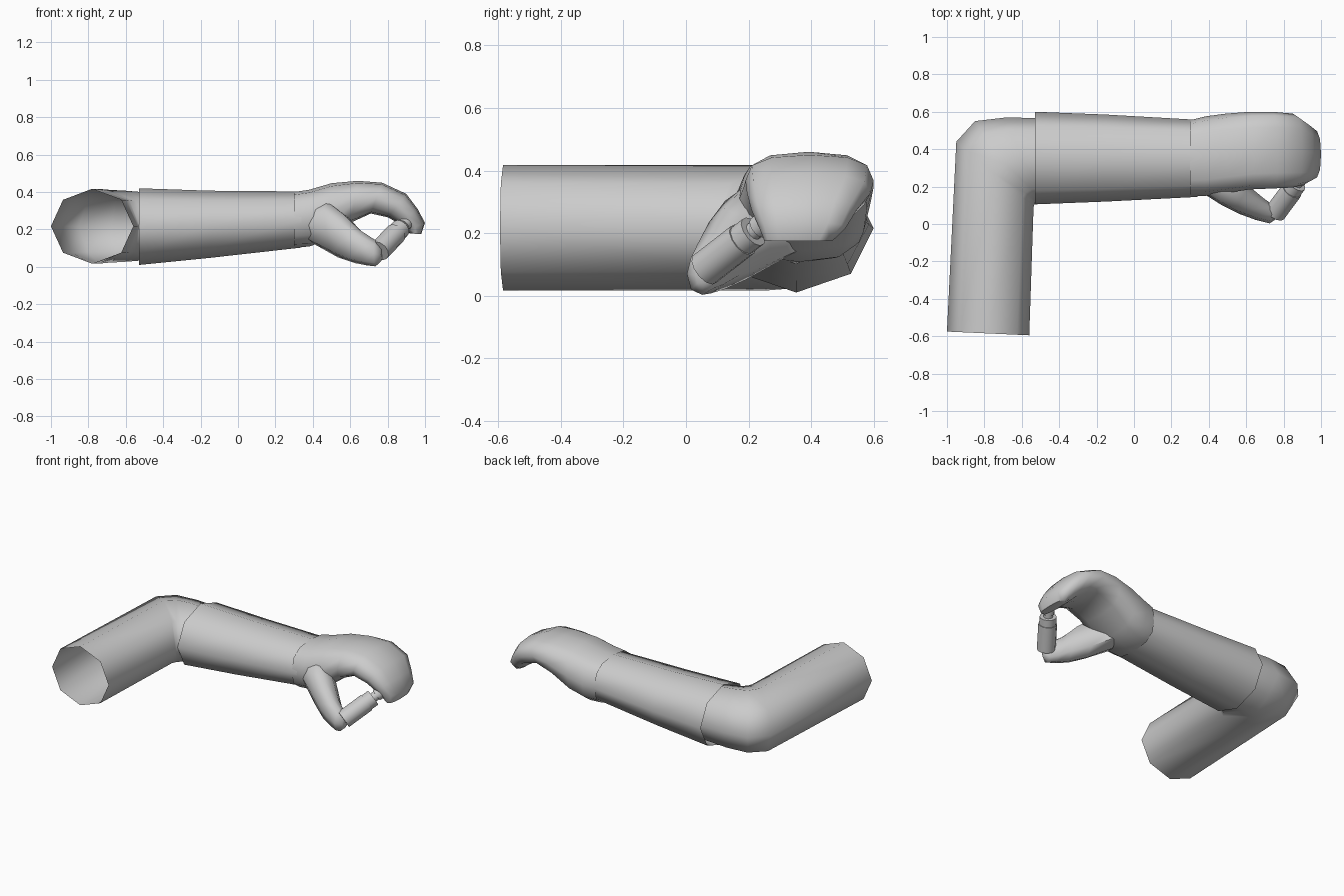
import bpy, bmesh, math
from mathutils import Vector

if "Cube" in bpy.data.objects:
    bpy.data.objects.remove(bpy.data.objects["Cube"])


def loft(name, rings, sides=8, square=1.0, cap_start=False, cap_end=False):
    """Skin rings given as (point, opposite point, half-width vector)."""
    bm = bmesh.new()
    loops = []
    for a, b, w in rings:
        a, b, w = Vector(a), Vector(b), Vector(w)
        mid, half = (a + b) / 2, (a - b) / 2
        loop = []
        for i in range(sides):
            t = 2 * math.pi * i / sides
            c, s = [math.copysign(abs(f(t)) ** square, f(t)) for f in (math.cos, math.sin)]
            loop.append(bm.verts.new(mid + half * c + w * s))
        loops.append(loop)
    for p, q in zip(loops, loops[1:]):
        for i in range(sides):
            j = (i + 1) % sides
            bm.faces.new((p[i], p[j], q[j], q[i]))
    if cap_start:
        bm.faces.new(loops[0][::-1])
    if cap_end:
        bm.faces.new(loops[-1])
    bmesh.ops.recalc_face_normals(bm, faces=bm.faces)
    mesh = bpy.data.meshes.new(name)
    bm.to_mesh(mesh)
    bm.free()
    obj = bpy.data.objects.new(name, mesh)
    bpy.context.collection.objects.link(obj)
    bpy.ops.object.select_all(action='DESELECT')
    obj.select_set(True)
    bpy.context.view_layer.objects.active = obj
    bpy.ops.object.shade_smooth_by_angle(angle=math.radians(60))
    return obj


# Upper arm: open tube mitred through the elbow, outer and inner edge in plan
arm = [((-1, -.575), (-.56, -.595), .20), ((-.95, .44), (-.537, .09), .20),
       ((-.85, .55), (-.534, .10), .195), ((-.68, .57), (-.525, .12), .19),
       ((-.48, .565), (-.48, .13), .18)]
loft("upper_arm", [((*o, .217), (*i, .217), (0, 0, r)) for o, i, r in arm])


def section(top, bottom, y0, y1):
    """Forearm or hand ring from its (x, z) top and bottom and its y range."""
    y = (y0 + y1) / 2
    return ((top[0], y, top[1]), (bottom[0], y, bottom[1]), (0, (y1 - y0) / 2, 0))


# Forearm sleeve, open at the elbow
loft("forearm_sleeve", [section((-.53, .42), (-.53, .01), .105, .60),
                        section((-.15, .407), (-.15, .048), .12, .585),
                        section((.34, .403), (.34, .103), .145, .557)])

# Hand with fingers closed together and curling down
loft("hand", [section((.30, .40), (.30, .105), .15, .555),
              section((.38, .412), (.38, .108), .15, .575),
              section((.50, .447), (.48, .145), .165, .59),
              section((.64, .46), (.60, .235), .185, .60),
              section((.77, .45), (.71, .285), .19, .60),
              section((.90, .39), (.80, .265), .195, .59),
              section((.96, .31), (.855, .235), .21, .545),
              section((1.0, .235), (.895, .195), .235, .51),
              section((.98, .175), (.92, .178), .25, .47)],
     sides=12, square=.75, cap_end=True)

# Thumb: outer edge, inner edge and half height, reaching under the held piece
loft("thumb", [((.36, .17, .23), (.46, .40, .23), (0, 0, .11)),
               ((.47, .10, .19), (.54, .28, .21), (-.03, 0, .15)),
               ((.56, .055, .135), (.63, .19, .165), (-.03, 0, .13)),
               ((.65, .022, .095), (.69, .14, .11), (-.02, 0, .095)),
               ((.725, .003, .07), (.745, .10, .075), (0, 0, .07)),
               ((.765, .03, .065), (.77, .08, .068), (0, 0, .035))],
     square=.9, cap_start=True, cap_end=True)

# Held cylinder: body, collar and push button along one axis
base, tip = Vector((.755, .06, .085)), Vector((.87, .215, .205))
axis = tip - base
u = axis.cross(Vector((0, 0, 1))).normalized()
v = axis.normalized().cross(u)
for name, t0, t1, r in [("held_body", 0, .78, .058), ("held_collar", .76, 1, .053),
                        ("held_neck", .98, 1.12, .030), ("held_button", 1.1, 1.3, .038)]:
    loft(name, [(base + axis * t + u * r, base + axis * t - u * r, v * r) for t in (t0, t1)],
         sides=12, cap_start=True, cap_end=True)
